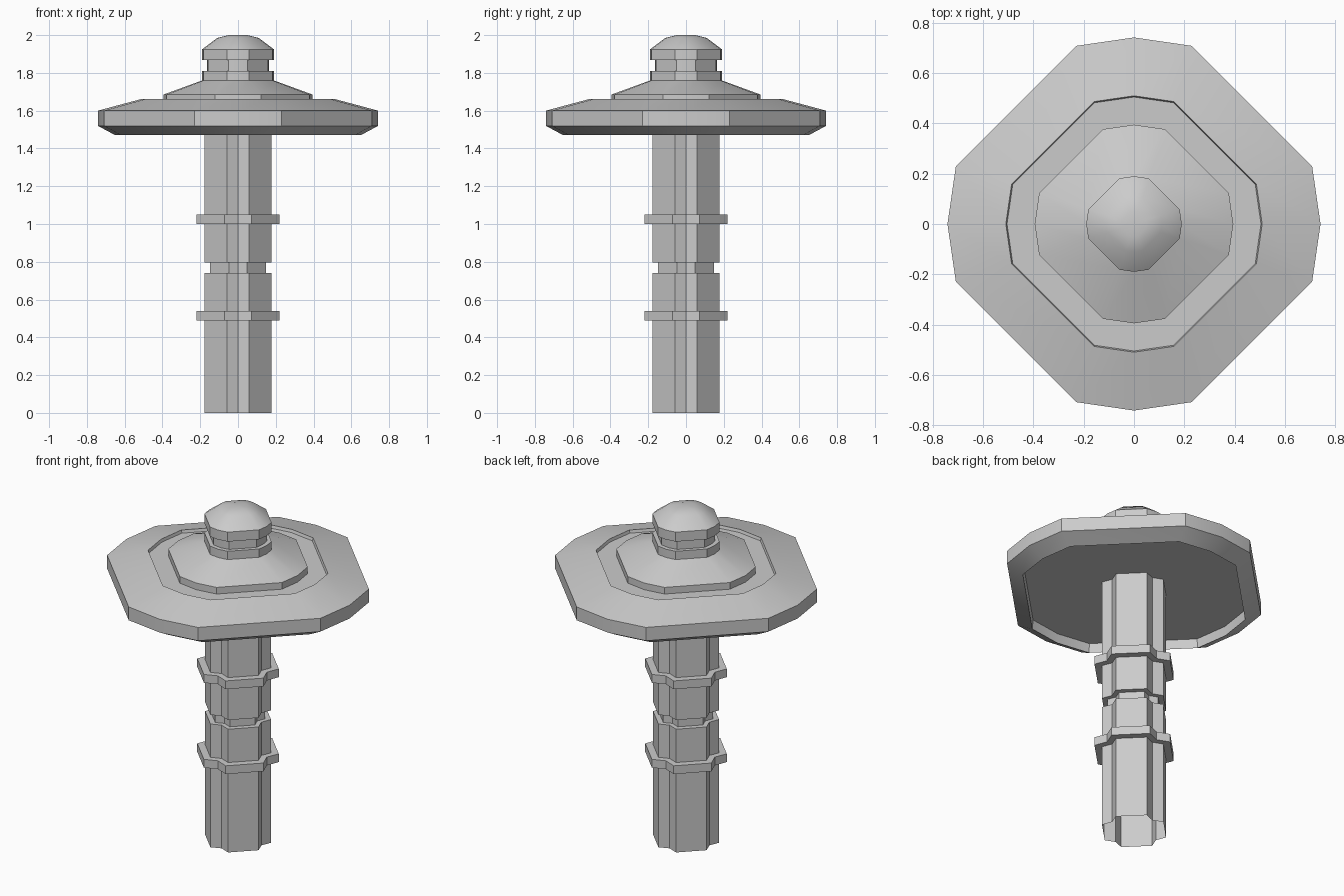
import bpy, bmesh, math

cube = bpy.data.objects.get("Cube")
if cube:
    bpy.data.objects.remove(cube, do_unlink=True)

GREY = (0.6, 0.6, 0.6, 1.0)
stone = bpy.data.materials.new("stone grey")
stone.use_nodes = True
stone.diffuse_color = GREY
stone.node_tree.nodes["Principled BSDF"].inputs["Base Color"].default_value = GREY


def section(axis, corner, side):
    """Twelve-sided outline: one point on each axis and two beside each corner."""
    quarter = [(axis, 0), (corner, side), (side, corner)]
    points = []
    for k in range(4):
        c, s = round(math.cos(k * math.pi / 2)), round(math.sin(k * math.pi / 2))
        points += [(c * x - s * y, s * x + c * y) for x, y in quarter]
    return points


def loft(name, outline, profile):
    """Sweep the outline through (scale, height) rings; scale 0 closes to a point."""
    bm = bmesh.new()
    rings = []
    for r, z in profile:
        if r == 0:
            rings.append([bm.verts.new((0, 0, z))] * len(outline))
        else:
            rings.append([bm.verts.new((x * r, y * r, z)) for x, y in outline])
    n = len(outline)
    for low, high in zip(rings, rings[1:]):
        for i in range(n):
            j = (i + 1) % n
            corners = list(dict.fromkeys((low[i], low[j], high[j], high[i])))
            bm.faces.new(corners)
    mesh = bpy.data.meshes.new(name)
    bm.to_mesh(mesh)
    bm.free()
    mesh.materials.append(stone)
    obj = bpy.data.objects.new(name, mesh)
    bpy.context.collection.objects.link(obj)
    bpy.ops.object.select_all(action="DESELECT")
    obj.select_set(True)
    bpy.context.view_layer.objects.active = obj
    bpy.ops.object.shade_smooth_by_angle(angle=math.radians(30))
    return obj


convex = section(1.0, 0.955, 0.31)
grooved = section(0.87, 1.0, 0.33)

# Fluted post, open at the foot, with two collars and a waist
POST, COLLAR, WAIST = 0.178, 0.22, 0.147
loft("post", grooved, [
    (POST, 0), (POST, 0.49), (COLLAR, 0.49), (COLLAR, 0.54), (POST, 0.54),
    (POST, 0.74), (WAIST, 0.74), (WAIST, 0.795), (POST, 0.795),
    (POST, 1.0), (COLLAR, 1.0), (COLLAR, 1.05), (POST, 1.05), (POST, 1.53)])

# Broad cap with a recessed underside and a shallow channel on top
loft("cap", convex, [
    (0, 1.525), (0.645, 1.525), (0.65, 1.47), (0.742, 1.52), (0.742, 1.6),
    (0.51, 1.662), (0.505, 1.645), (0.395, 1.645)])

# Stepped crown
loft("crown", convex, [
    (0.395, 1.645), (0.395, 1.685), (0.19, 1.76), (0.19, 1.81), (0.165, 1.81)])

# Finial with a narrow neck and a domed top
loft("finial", convex, [
    (0.165, 1.81), (0.165, 1.868), (0.19, 1.868), (0.19, 1.925),
    (0.11, 1.985), (0.05, 2.0), (0, 2.0)])
